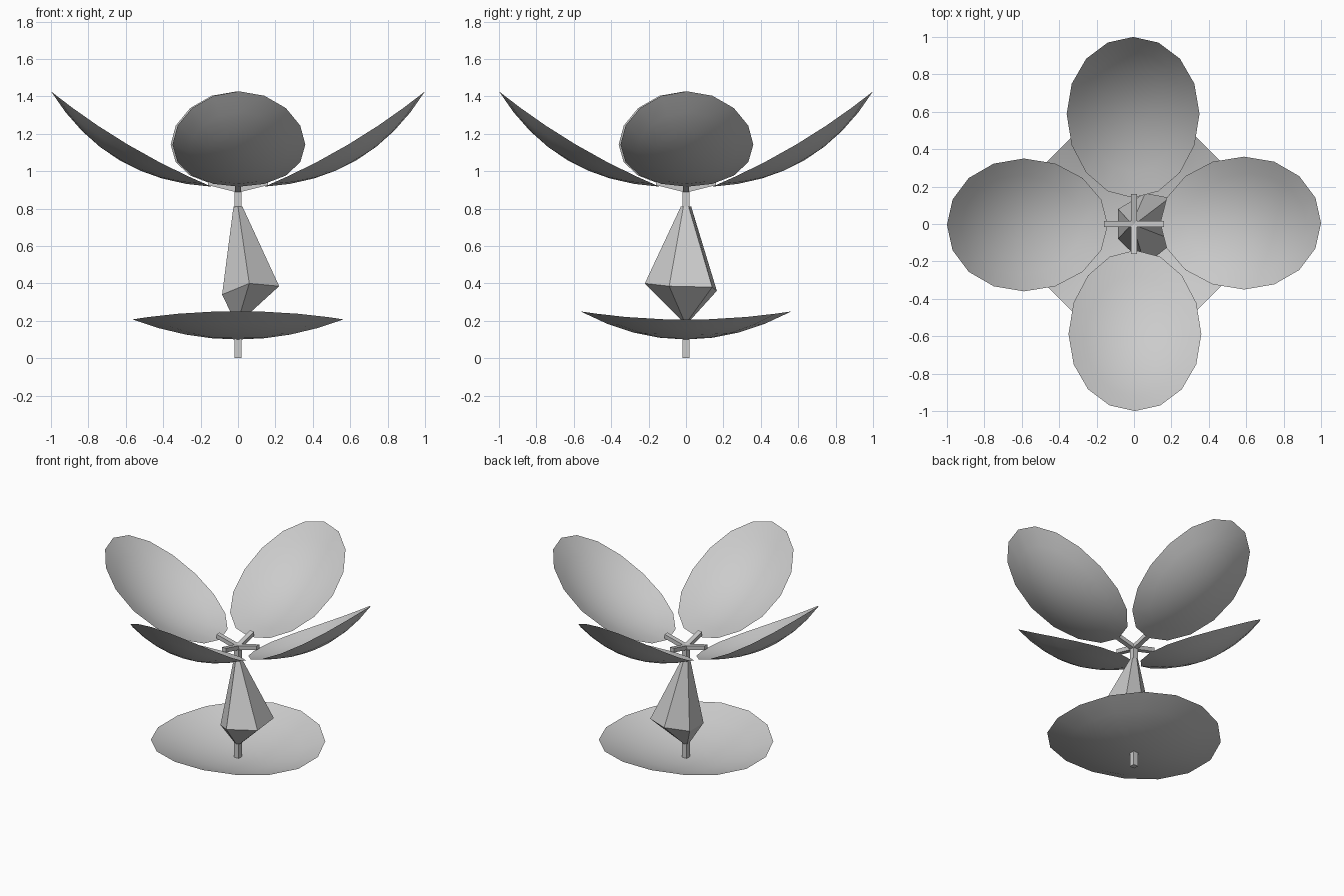
import bpy
from math import sin, cos, pi
from mathutils import Matrix, Vector

if "Cube" in bpy.data.objects:
    bpy.data.objects.remove(bpy.data.objects["Cube"])


def make(name, verts, faces, smooth=False):
    me = bpy.data.meshes.new(name)
    me.from_pydata(verts, [], faces)
    me.update()
    for p in me.polygons:
        p.use_smooth = smooth
    ob = bpy.data.objects.new(name, me)
    bpy.context.collection.objects.link(ob)
    return ob


def dish(name, place, ru, rv, seg=16, rings=4, offset=0.0):
    """Thin oval sheet: place(u, v) maps oval coordinates to 3D."""
    verts = [place(0, 0)]
    for r in range(1, rings + 1):
        for i in range(seg):
            a = 2 * pi * (i + offset) / seg
            verts.append(place(ru * cos(a) * r / rings, rv * sin(a) * r / rings))
    faces = [(0, 1 + i, 1 + (i + 1) % seg) for i in range(seg)]
    for r in range(rings - 1):
        a, b = 1 + r * seg, 1 + (r + 1) * seg
        for i in range(seg):
            j = (i + 1) % seg
            faces.append((a + i, b + i, b + j, a + j))
    return make(name, verts, faces, True)


def loft(name, loops):
    """Closed flat-faced solid through equal-sized loops, listed bottom to top."""
    n = len(loops[0])
    verts = [v for loop in loops for v in loop]
    faces = [tuple(reversed(range(n))), tuple(range(len(verts) - n, len(verts)))]
    for k in range(len(loops) - 1):
        for i in range(n):
            j = (i + 1) % n
            faces.append((k * n + i, k * n + j, (k + 1) * n + j, (k + 1) * n + i))
    return make(name, verts, faces)


def square(z, h=0.019):
    return [(-h, -h, z), (h, -h, z), (h, h, z), (-h, h, z)]


# Stem
loft("stem", [square(0), square(0.905)])

# Wide lower leaf, curved more along y than x
dish("lower_leaf", lambda u, v: (u, v, 0.1 + 0.32 * u * u + 0.46 * v * v),
     0.575, 0.575, offset=0.5)

# Irregular six-sided bud around the stem
belly = [(-0.085, -0.08, 0.34), (0.06, -0.22, 0.40), (0.22, -0.09, 0.385),
         (0.19, 0.14, 0.38), (0.06, 0.165, 0.36), (-0.085, 0.08, 0.34)]


def hexagon(r, z):
    return [(r * cos(a), r * sin(a), z)
            for a in (pi * (7 / 6 + i / 3) for i in range(6))]


loft("bud", [hexagon(0.02, 0.2), belly, hexagon(0.028, 0.81)])


# Upper leaf pointing along +x, tilted 30 degrees and cupped
def upper(u, v):
    mid, along, down = Vector((0.57, 0, 1.172)), Vector((0.86, 0, 0.51)), Vector((0.51, 0, -0.86))
    p = mid + along * u + down * (0.13 - 0.52 * u * u - 0.75 * v * v)
    return Vector((p.x, v + 0.005, p.z))


# Four leaves, each on a short slanted arm
for k, side in enumerate(("right", "back", "left", "front")):
    turn = Matrix.Rotation(k * pi / 2, 4, 'Z')
    leaf = dish(side + "_leaf", upper, 0.5, 0.355)
    arm = loft(side + "_arm", [
        [(x, -0.017, z), (x, 0.017, z), (x, 0.017, z + 0.03), (x, -0.017, z + 0.03)]
        for x, z in ((0.0, 0.885), (0.16, 0.925))])
    leaf.data.transform(turn)
    arm.data.transform(turn)
